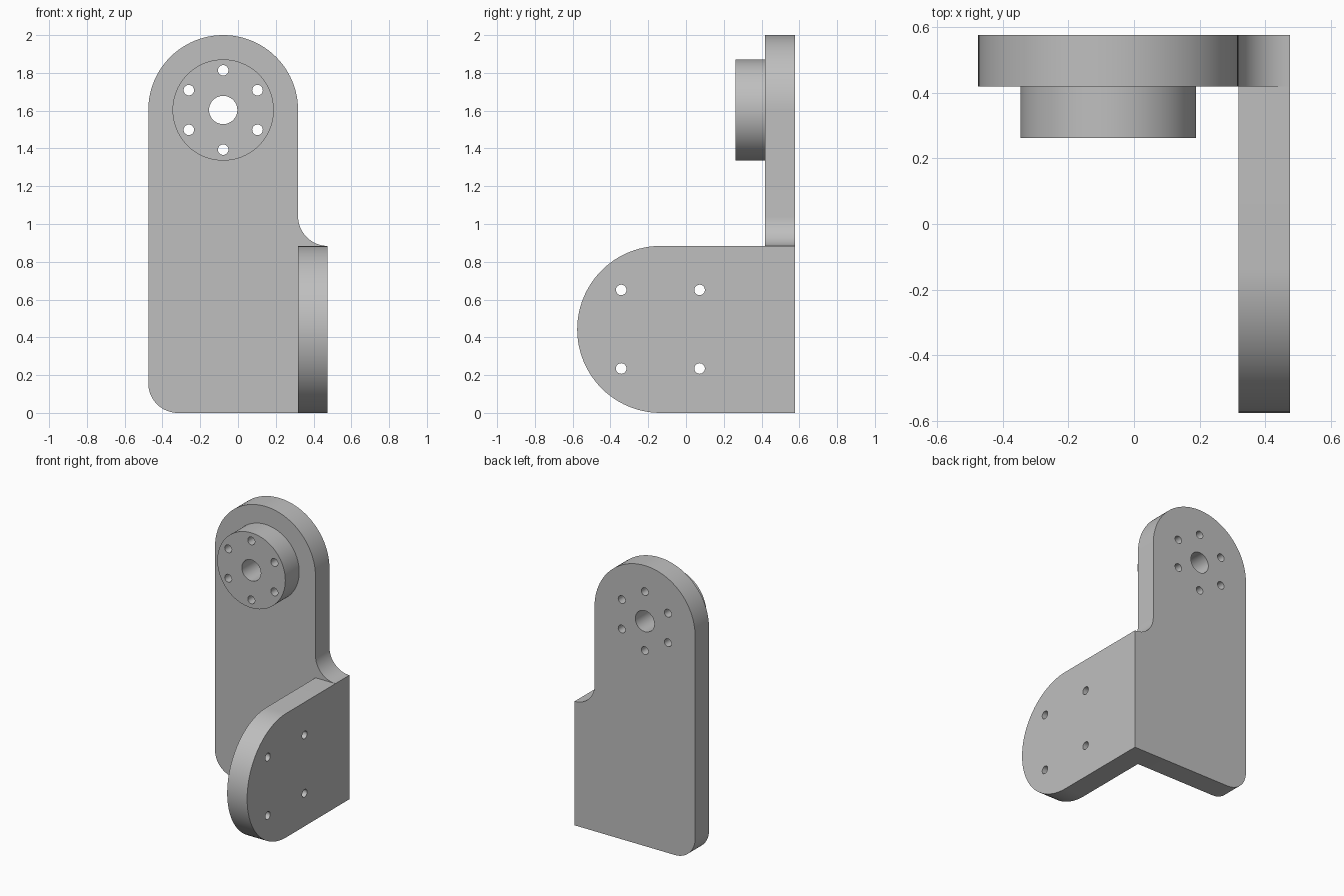
import bpy, bmesh
from math import sin, cos, pi, radians
from mathutils import Vector

cube = bpy.data.objects.get("Cube")
if cube:
    bpy.data.objects.remove(cube, do_unlink=True)

# One plain grey material
grey = bpy.data.materials.new("plain grey")
grey.use_nodes = True
colour = (0.52, 0.52, 0.52, 1)
grey.diffuse_color = colour
grey.node_tree.nodes["Principled BSDF"].inputs["Base Color"].default_value = colour


def arc(cx, cy, r, start, end, steps=24):
    """Points along an arc, angles in degrees."""
    angles = [radians(start + (end - start) * i / steps) for i in range(steps + 1)]
    return [(cx + r * cos(a), cy + r * sin(a)) for a in angles]


def circle(cx, cy, r, steps=32):
    return arc(cx, cy, r, 0, 360, steps)[:-1]


def plate(name, loops, place, push):
    """Fill an outline with holes, then extrude it along push."""
    bm = bmesh.new()
    for loop in loops:
        verts = [bm.verts.new(place(u, v)) for u, v in loop]
        for a, b in zip(verts, verts[1:] + verts[:1]):
            bm.edges.new((a, b))
    bmesh.ops.triangle_fill(bm, edges=bm.edges[:], use_beauty=True)
    ext = bmesh.ops.extrude_face_region(bm, geom=bm.faces[:], use_keep_orig=True)
    moved = [g for g in ext["geom"] if isinstance(g, bmesh.types.BMVert)]
    bmesh.ops.translate(bm, verts=moved, vec=Vector(push))
    bmesh.ops.recalc_face_normals(bm, faces=bm.faces[:])
    mesh = bpy.data.meshes.new(name)
    bm.to_mesh(mesh)
    bm.free()
    mesh.materials.append(grey)
    obj = bpy.data.objects.new(name, mesh)
    bpy.context.collection.objects.link(obj)
    bpy.ops.object.select_all(action="DESELECT")
    obj.select_set(True)
    bpy.context.view_layer.objects.active = obj
    bpy.ops.object.shade_smooth_by_angle(angle=radians(30))
    return obj


# Shared sizes
T = 0.157                  # plate thickness and corner radius
X, Y = 0.475, 0.576        # half extents
H = 0.884                  # side plate height
R = (2 * X - T) / 2        # rounded top of the back plate
BX, BZ = -X + R, 2 - R     # bore centre

# Bore and bolt circle, shared by back plate and boss
bores = [circle(BX, BZ, 0.075)]
for i in range(6):
    a = pi / 2 + i * pi / 3
    bores.append(circle(BX + 0.21 * cos(a), BZ + 0.21 * sin(a), 0.028, 20))

# Back plate: round top, concave fillet at the shoulder, rounded lower corner
outline = ([(X, 0), (X, H)] + arc(X, H + T, T, 270, 180, 16)[1:]
           + arc(BX, BZ, R, 0, 180, 48)
           + arc(-X + T, T, T, 180, 270, 16))
plate("back_plate", [outline] + bores, lambda u, v: (u, Y - T, v), (0, T, 0))

# Round boss on the front of the back plate
plate("round_boss", [circle(BX, BZ, 0.268, 80)] + bores,
      lambda u, v: (u, Y - 2 * T, v), (0, T, 0))

# Side plate: rounded front end, four bolt holes
r = H / 2
side = [(Y - T, 0), (Y - T, H)] + arc(-Y + r, r, r, 90, 270, 48)
holes = [circle(y, z, 0.028, 20) for y in (-0.343, 0.072) for z in (0.235, 0.651)]
plate("side_plate", [side] + holes, lambda u, v: (X - T, u, v), (T, 0, 0))
